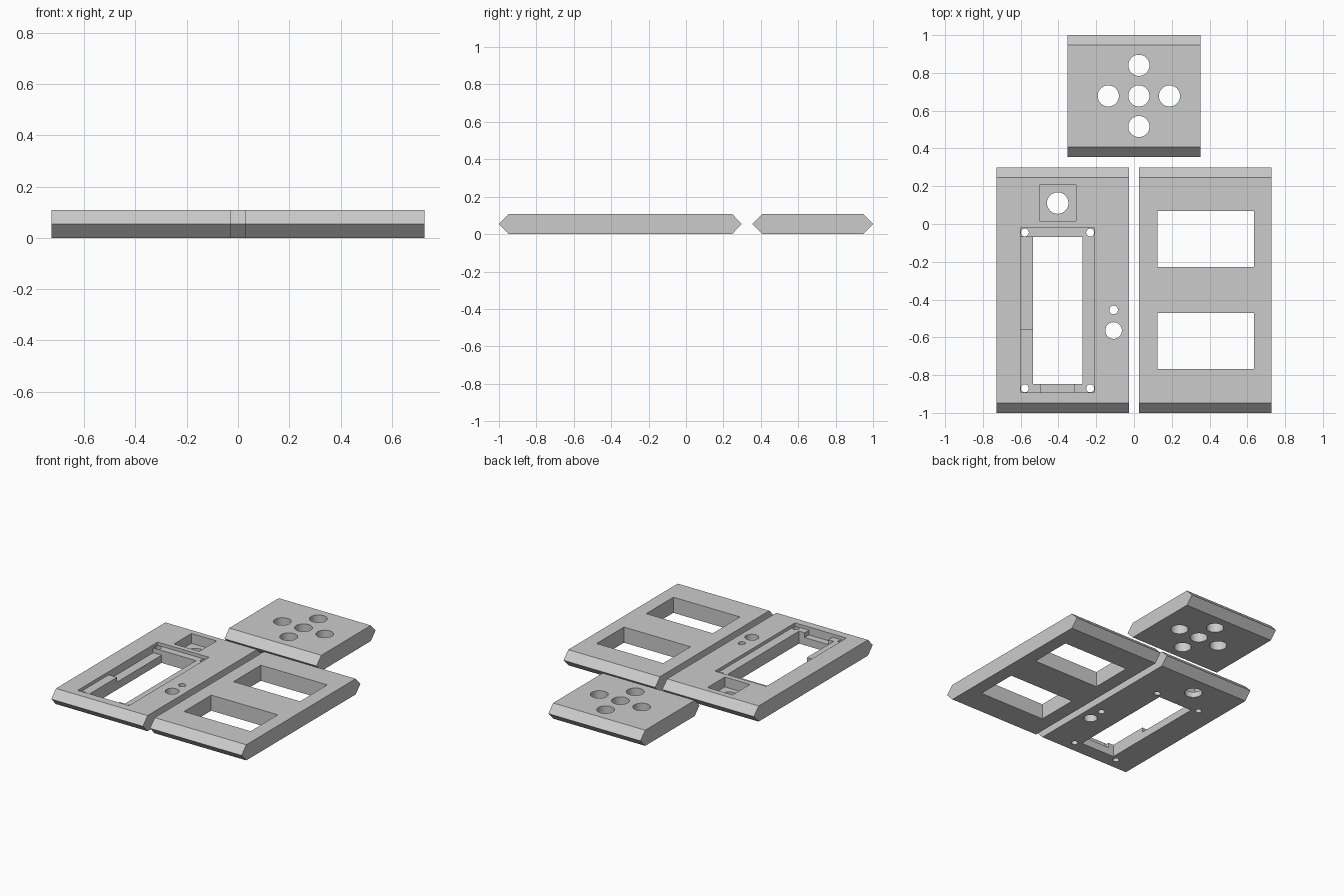
import bpy, bmesh, math

if "Cube" in bpy.data.objects:
    bpy.data.objects.remove(bpy.data.objects["Cube"])

T = 0.108          # panel thickness
BEVEL = 0.052      # depth of the pointed front and back edges

grey = bpy.data.materials.new("plain grey")
grey.diffuse_color = (0.6, 0.6, 0.6, 1)
grey.use_nodes = True
grey.node_tree.nodes["Principled BSDF"].inputs["Base Color"].default_value = grey.diffuse_color


def make_object(name, bm):
    bmesh.ops.recalc_face_normals(bm, faces=bm.faces)
    me = bpy.data.meshes.new(name)
    bm.to_mesh(me)
    bm.free()
    ob = bpy.data.objects.new(name, me)
    bpy.context.collection.objects.link(ob)
    me.materials.append(grey)
    return ob


def panel(name, x0, x1, y0, y1):
    """Hexagonal side profile pulled along x."""
    prof = [(y0, T / 2), (y0 + BEVEL, 0), (y1 - BEVEL, 0),
            (y1, T / 2), (y1 - BEVEL, T), (y0 + BEVEL, T)]
    bm = bmesh.new()
    face = bm.faces.new([bm.verts.new((x0, y, z)) for y, z in prof])
    ext = bmesh.ops.extrude_face_region(bm, geom=[face])
    verts = [v for v in ext["geom"] if isinstance(v, bmesh.types.BMVert)]
    bmesh.ops.translate(bm, verts=verts, vec=(x1 - x0, 0, 0))
    return make_object(name, bm)


def cut(ob, bm):
    """Subtract a temporary cutter from a panel."""
    cutter = make_object("cutter", bm)
    cutter.hide_render = True
    mod = ob.modifiers.new("cut", 'BOOLEAN')
    mod.operation, mod.solver, mod.object = 'DIFFERENCE', 'EXACT', cutter
    bpy.context.view_layer.objects.active = ob
    bpy.ops.object.modifier_apply(modifier=mod.name)
    bpy.data.objects.remove(cutter, do_unlink=True)


def cut_box(ob, x0, x1, y0, y1, floor=-0.1):
    bm = bmesh.new()
    bmesh.ops.create_cube(bm, size=1)
    top = T + 0.1
    for v in bm.verts:
        v.co.x = x1 if v.co.x > 0 else x0
        v.co.y = y1 if v.co.y > 0 else y0
        v.co.z = top if v.co.z > 0 else floor
    cut(ob, bm)


def cut_hole(ob, x, y, r, sides=40):
    bm = bmesh.new()
    bmesh.ops.create_cone(bm, cap_ends=True, segments=sides,
                          radius1=r, radius2=r, depth=1)
    bmesh.ops.translate(bm, verts=bm.verts, vec=(x, y, 0))
    cut(ob, bm)


# Small panel with a cross of five button holes
button = panel("button_panel", -0.352, 0.352, 0.355, 1.0)
for dx, dy in [(0, 0), (1, 0), (-1, 0), (0, 1), (0, -1)]:
    cut_hole(button, 0.026 + dx * 0.162, 0.678 + dy * 0.162, 0.056)

# Right panel with two rectangular windows
window = panel("window_panel", 0.027, 0.7275, -1.0, 0.298)
for y0, y1 in [(-0.228, 0.07), (-0.768, -0.471)]:
    cut_box(window, 0.125, 0.634, y0, y1)

# Left panel with the display opening
display = panel("display_panel", -0.7275, -0.027, -1.0, 0.298)
LEDGE, DEEP = T - 0.022, T - 0.055
cut_box(display, -0.60, -0.208, -0.893, -0.02, LEDGE)       # shallow recess
cut_box(display, -0.60, -0.40, -0.555, -0.069, DEEP)        # side relief
cut_box(display, -0.495, -0.315, -0.893, -0.75, DEEP)       # front relief
cut_box(display, -0.536, -0.272, -0.846, -0.069)            # through window
for x in (-0.578, -0.232):                                  # corner screws
    for y in (-0.045, -0.87):
        cut_hole(display, x, y, 0.021, 24)

# Square pocket with a shaft hole, and two small side holes
cut_box(display, -0.50, -0.308, 0.016, 0.206, 0.04)
cut_hole(display, -0.404, 0.111, 0.057)
cut_hole(display, -0.108, -0.455, 0.023, 24)
cut_hole(display, -0.108, -0.564, 0.044)

# Smooth hole walls, sharp edges elsewhere
for ob in (button, window, display):
    bpy.ops.object.select_all(action='DESELECT')
    ob.select_set(True)
    bpy.context.view_layer.objects.active = ob
    bpy.ops.object.shade_smooth_by_angle(angle=math.radians(30))
